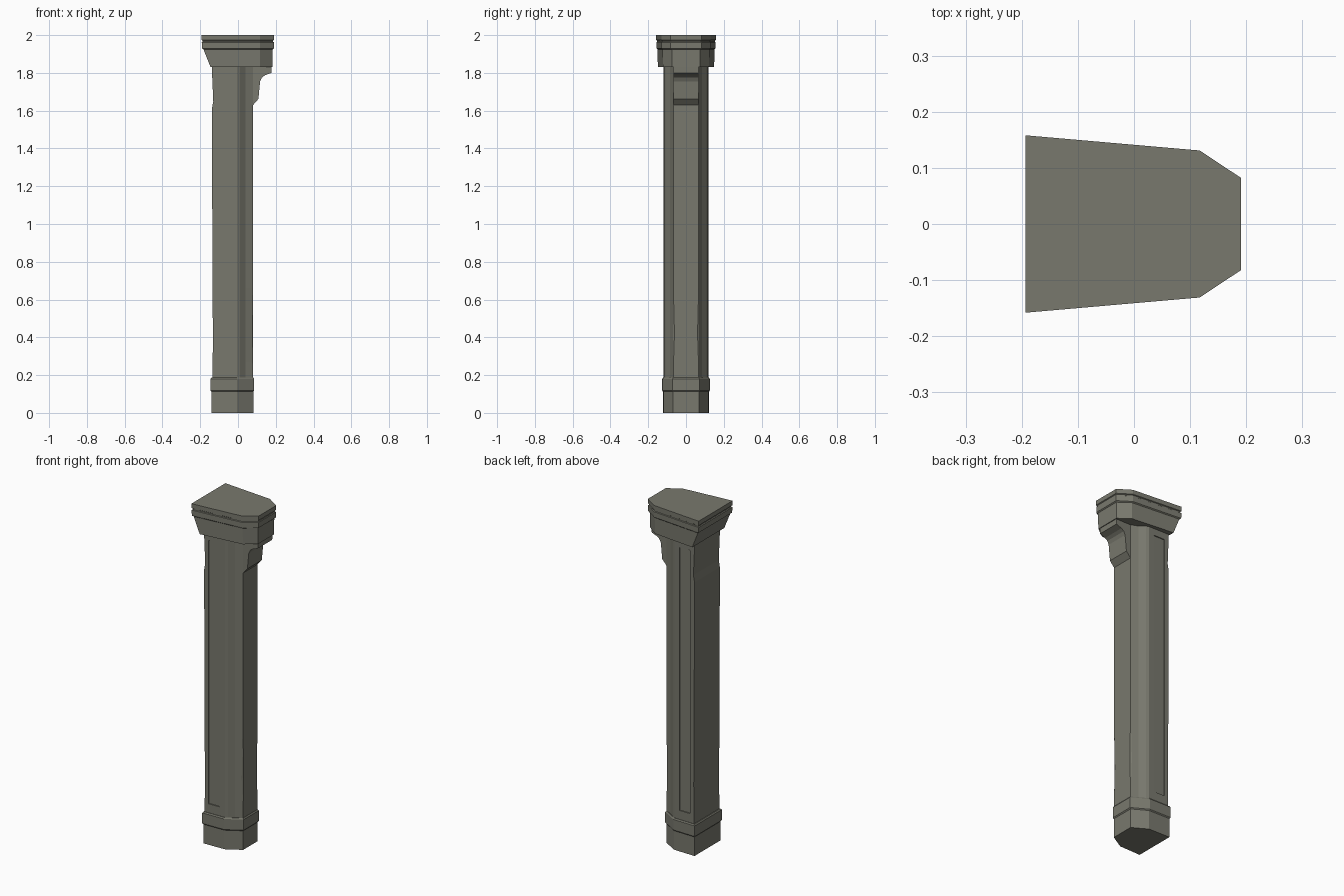
import bpy, bmesh

if "Cube" in bpy.data.objects:
    bpy.data.objects.remove(bpy.data.objects["Cube"])

stone = bpy.data.materials.new("stone")
stone.diffuse_color = (0.19, 0.19, 0.155, 1)
stone.use_nodes = True
stone.node_tree.nodes["Principled BSDF"].inputs["Base Color"].default_value = stone.diffuse_color


def finish(name, bm):
    bmesh.ops.recalc_face_normals(bm, faces=bm.faces)
    mesh = bpy.data.meshes.new(name)
    bm.to_mesh(mesh)
    bm.free()
    mesh.materials.append(stone)
    obj = bpy.data.objects.new(name, mesh)
    bpy.context.collection.objects.link(obj)
    return obj


def mirrored(half):
    """Close a half outline of (x, y) points by mirroring it across y = 0."""
    return half + [(x, -y) for x, y in reversed(half)]


def loft(name, rings):
    """Skin a stack of (z, half outline) sections and cap both ends."""
    bm = bmesh.new()
    loops = [[bm.verts.new((x, y, z)) for x, y in mirrored(half)] for z, half in rings]
    n = len(loops[0])
    for a, b in zip(loops, loops[1:]):
        for i in range(n):
            j = (i + 1) % n
            bm.faces.new((a[i], a[j], b[j], b[i]))
    bm.faces.new(loops[0])
    bm.faces.new(loops[-1])
    return finish(name, bm)


def base_half(g):
    return [(-0.14 - g, 0.121 + g), (-0.005, 0.118 + g), (0.081 + g, 0.068 + g / 2)]


def shaft_half(back, chip):
    return [(back, 0.118), (-0.005, 0.116), (0.01, 0.109), (0.04, 0.085),
            (0.08 - chip, 0.068 + chip * 0.3), (0.08, 0.068 - chip)]


def cap_half(back, g):
    return [(back, 0.151 + g), (0.117, 0.124 + g), (0.184 + g, 0.075 + g)]


# Plinth with a slightly wider upper band
loft("base", [(0, base_half(0)), (0.112, base_half(0)), (0.118, base_half(0.005)),
              (0.18, base_half(0.005)), (0.187, base_half(0))])

# Shaft with worn front edges near the bottom
shaft = loft("shaft", [(z, shaft_half(b, c)) for z, b, c in (
    (0.18, -0.135, 0.001), (0.27, -0.134, 0.002), (0.42, -0.133, 0.007),
    (0.66, -0.135, 0.001), (1.61, -0.138, 0.001), (1.65, -0.131, 0.001),
    (1.835, -0.139, 0.001))])

# Shallow recessed panels on both flanks
for side in (-1, 1):
    bm = bmesh.new()
    bmesh.ops.create_cube(bm, size=1)
    bmesh.ops.scale(bm, vec=(0.07, 0.02, 1.55), verts=bm.verts)
    bmesh.ops.translate(bm, vec=(-0.075, side * 0.1215, 1.015), verts=bm.verts)
    cutter = finish("panel_cutter", bm)
    cutter.hide_render = True
    cutter.hide_set(True)
    mod = shaft.modifiers.new("panel", 'BOOLEAN')
    mod.operation = 'DIFFERENCE'
    mod.solver = 'EXACT'
    mod.object = cutter

# Capital: flared back, stepped slab with a thin groove on top
loft("capital", [(1.83, cap_half(-0.145, -0.002)), (1.925, cap_half(-0.183, 0)),
                 (1.93, cap_half(-0.191, 0.006)), (1.962, cap_half(-0.192, 0.006)),
                 (1.965, cap_half(-0.187, 0.002)), (1.971, cap_half(-0.187, 0.002)),
                 (1.974, cap_half(-0.193, 0.007)), (2.0, cap_half(-0.193, 0.007))])

# Bracket under the capital on the +x face
profile = [(0.06, 1.63), (0.08, 1.63), (0.108, 1.662), (0.117, 1.755), (0.126, 1.775),
           (0.142, 1.787), (0.176, 1.8), (0.178, 1.835), (0.06, 1.835)]
bm = bmesh.new()
left, right = [[bm.verts.new((x, y, z)) for x, z in profile] for y in (-0.067, 0.067)]
bm.faces.new(left)
bm.faces.new(right)
for i in range(len(profile)):
    j = (i + 1) % len(profile)
    bm.faces.new((left[i], left[j], right[j], right[i]))
finish("bracket", bm)
